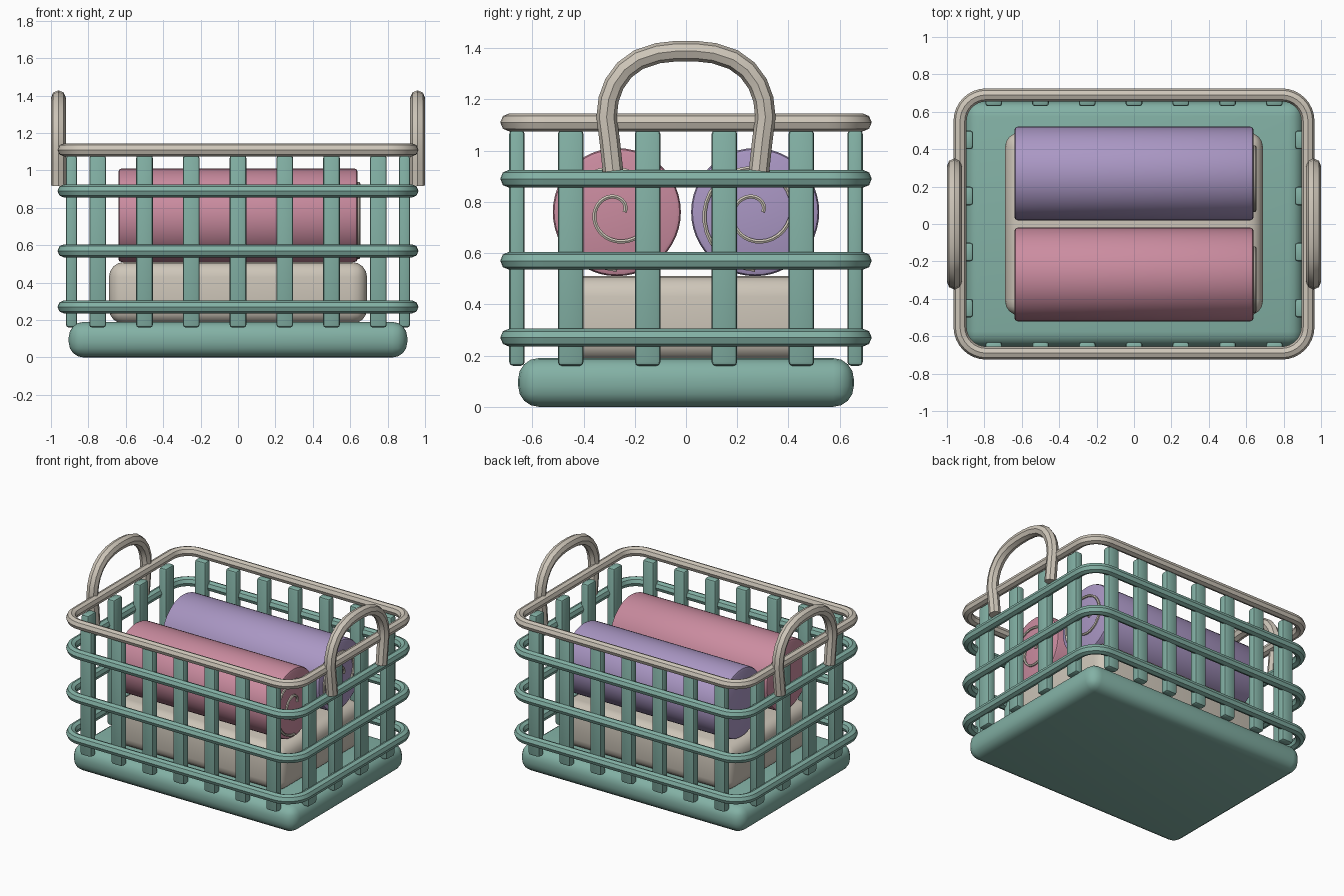
import bpy
import math

if "Cube" in bpy.data.objects:
    bpy.data.objects.remove(bpy.data.objects["Cube"])


def material(name, rgb):
    m = bpy.data.materials.new(name)
    lin = [(c / 255 / 12.92 if c < 11 else ((c / 255 + 0.055) / 1.055) ** 2.4) for c in rgb]
    m.diffuse_color = (*lin, 1)
    m.use_nodes = True
    m.node_tree.nodes["Principled BSDF"].inputs["Base Color"].default_value = m.diffuse_color
    return m


TEAL = material("soft_teal", (131, 177, 165))
BEIGE = material("warm_beige", (206, 198, 185))
PINK = material("dusty_pink", (203, 140, 160))
PURPLE = material("soft_purple", (170, 151, 196))


def finish(o, name, mat, bevel=0, segments=1):
    o.name = name
    o.data.materials.append(mat)
    if bevel:
        b = o.modifiers.new("soft_edges", 'BEVEL')
        b.width, b.segments, b.limit_method = bevel, segments, 'ANGLE'
        bpy.ops.object.modifier_apply(modifier=b.name)
    bpy.ops.object.shade_smooth_by_angle(angle=math.radians(35))
    return o


def box(name, center, size, mat, bevel, segments):
    bpy.ops.mesh.primitive_cube_add(size=1, location=center)
    o = bpy.context.object
    o.scale = size
    bpy.ops.object.transform_apply(location=False, rotation=False)
    return finish(o, name, mat, bevel, segments)


def tube(name, points, radius, mat, cyclic=False, resolution=2):
    cu = bpy.data.curves.new(name, 'CURVE')
    cu.dimensions = '3D'
    cu.bevel_depth, cu.bevel_resolution = radius, resolution
    cu.use_fill_caps = not cyclic
    s = cu.splines.new('POLY')
    s.points.add(len(points) - 1)
    for p, co in zip(s.points, points):
        p.co = (*co, 1)
    s.use_cyclic_u = cyclic
    o = bpy.data.objects.new(name, cu)
    bpy.context.collection.objects.link(o)
    bpy.ops.object.select_all(action='DESELECT')
    o.select_set(True)
    bpy.context.view_layer.objects.active = o
    bpy.ops.object.convert(target='MESH')
    return finish(bpy.context.object, name, mat)


def rounded_loop(hx, hy, r, z, steps=8):
    pts = []
    for k, (sx, sy) in enumerate([(1, 1), (-1, 1), (-1, -1), (1, -1)]):
        for i in range(steps + 1):
            a = math.pi / 2 * (k + i / steps)
            pts.append((sx * (hx - r) + r * math.cos(a), sy * (hy - r) + r * math.sin(a), z))
    return pts


# Basket floor
box("basket_base", (0, 0, 0.095), (1.81, 1.31, 0.19), TEAL, 0.08, 4)

# Upright slats on the long and short sides
for s in (-1, 1):
    for i in range(7):
        box("long_side_slat", (-0.75 + 0.25 * i, s * 0.66, 0.62), (0.09, 0.06, 0.92), TEAL, 0.015, 2)
    for y in (-0.45, -0.15, 0.15, 0.45):
        box("short_side_slat", (s * 0.89, y, 0.62), (0.06, 0.10, 0.92), TEAL, 0.015, 2)

# Horizontal rails and the rim
for z in (0.27, 0.57, 0.89):
    tube("rail", rounded_loop(0.93, 0.69, 0.14, z), 0.035, TEAL, True)
tube("rim", rounded_loop(0.93, 0.69, 0.14, 1.11), 0.035, BEIGE, True)

# Arched handles at both ends
half = [(0.285, 0.92), (0.298, 1.04), (0.31, 1.13), (0.302, 1.20), (0.28, 1.26),
        (0.24, 1.315), (0.185, 1.355), (0.11, 1.38), (0.04, 1.388)]
arch = half + [(-y, z) for y, z in reversed(half)]
for s in (-1, 1):
    tube("handle", [(s * 0.96, y, z) for y, z in arch], 0.04, BEIGE)

# Folded towel
box("folded_towel", (0, 0, 0.345), (1.38, 0.98, 0.33), BEIGE, 0.08, 4)

# Rolled towels with a spiral on the right end
for y, mat, label in ((-0.27, PINK, "pink"), (0.27, PURPLE, "purple")):
    bpy.ops.mesh.primitive_cylinder_add(vertices=48, radius=0.25, depth=1.28,
                                        location=(0, y, 0.76), rotation=(0, math.pi / 2, 0))
    finish(bpy.context.object, label + "_towel_roll", mat, 0.018, 2)
    spiral = []
    for i in range(57):
        a = 1.75 * 2 * math.pi * i / 56
        r = 0.03 + 0.0178 * a
        spiral.append((0.645, y + r * math.cos(a), 0.76 + r * math.sin(a)))
    tube(label + "_roll_spiral", spiral, 0.009, BEIGE, resolution=1)
